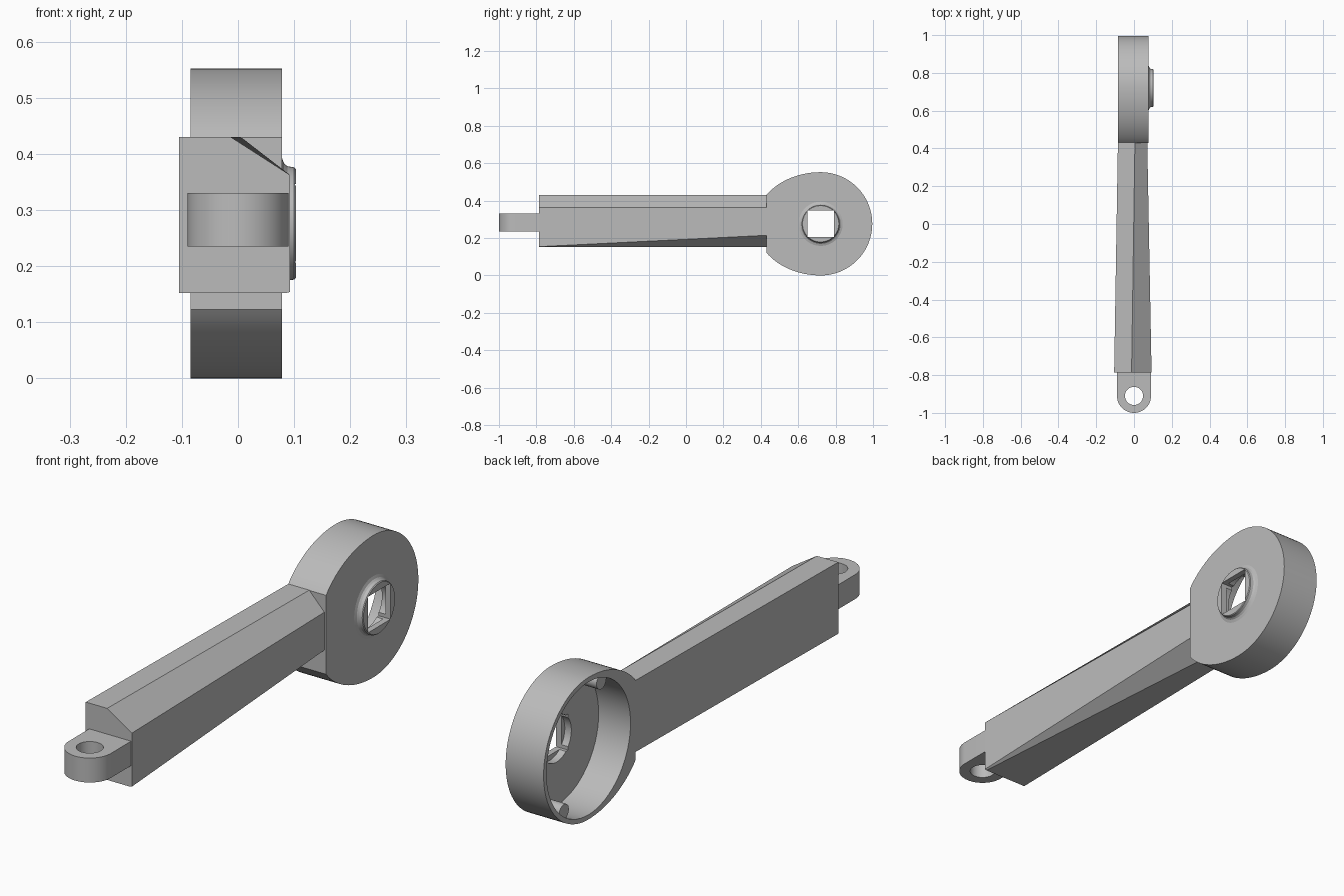
import bpy, bmesh, math
from mathutils import Matrix, Vector

cube = bpy.data.objects.get("Cube")
if cube:
    bpy.data.objects.remove(cube, do_unlink=True)

grey = bpy.data.materials.new("plain grey")
grey.use_nodes = True
colour = (0.5, 0.5, 0.5, 1)
grey.diffuse_color = colour
grey.node_tree.nodes["Principled BSDF"].inputs["Base Color"].default_value = colour

CY, CZ, R = 0.72, 0.276, 0.276     # head centre and radius


def loft(name, rings):
    """Closed solid through rings that have equal point counts."""
    bm = bmesh.new()
    loops = [[bm.verts.new(p) for p in ring] for ring in rings]
    n = len(loops[0])
    for a, b in zip(loops, loops[1:]):
        for i in range(n):
            j = (i + 1) % n
            bm.faces.new((a[i], a[j], b[j], b[i]))
    bm.faces.new(loops[0])
    bm.faces.new(loops[-1])
    bmesh.ops.recalc_face_normals(bm, faces=bm.faces)
    mesh = bpy.data.meshes.new(name)
    bm.to_mesh(mesh)
    bm.free()
    mesh.materials.append(grey)
    obj = bpy.data.objects.new(name, mesh)
    bpy.context.collection.objects.link(obj)
    return obj


def circle(x, r, y=CY, z=CZ, n=64):
    return [(x, y + r * math.cos(2 * math.pi * i / n), z + r * math.sin(2 * math.pi * i / n))
            for i in range(n)]


def turned(name, profile, **kw):
    """Round part along x from (x, radius) pairs."""
    return loft(name, [circle(x, r, **kw) for x, r in profile])


def cut(obj, cutter):
    mod = obj.modifiers.new("cut", "BOOLEAN")
    mod.operation = "DIFFERENCE"
    mod.solver = "EXACT"
    mod.object = cutter
    cutter.hide_render = True
    cutter.hide_set(True)


def smooth(obj):
    bpy.ops.object.select_all(action="DESELECT")
    obj.select_set(True)
    bpy.context.view_layer.objects.active = obj
    for mod in list(obj.modifiers):
        bpy.ops.object.modifier_apply(modifier=mod.name)
    bpy.ops.object.shade_smooth_by_angle(angle=math.radians(30))


# Head: round at the back, stretched towards the arm and cut flat there
outline = []
for i in range(96):
    a = 2 * math.pi * i / 96
    c = math.cos(a)
    outline.append((max(CY + c * (R if c > 0 else 0.35), 0.43), CZ + R * math.sin(a)))
head = loft("head_cup", [[(x, y, z) for y, z in outline] for x in (-0.085, 0.078)])

# Raised collar with a flared foot
collar = turned("collar", [(0.07, 0.118), (0.078, 0.118), (0.082, 0.107), (0.088, 0.102),
                           (0.1, 0.1), (0.103, 0.097)])

# Cup hollow, round pocket and square drive hole
hollow = turned("hollow_cutter", [(-0.2, 0.258), (0.052, 0.258)])
pocket = turned("pocket_cutter", [(0.0, 0.09), (0.08, 0.09)])
h = 0.07
square = loft("square_cutter", [[(x, CY + sy * h, CZ + sz * h) for sy, sz in
                                 ((-1, -1), (1, -1), (1, 1), (-1, 1))] for x in (0, 0.2)])
cut(head, hollow)
for part in (head, collar):
    cut(part, pocket)
    cut(part, square)
    smooth(part)

# Small lugs on opposite sides of the cup wall
for side, name in ((1, "upper_lug"), (-1, "lower_lug")):
    lug = turned(name, [(-0.06, 0.03), (0.06, 0.03)],
                 y=CY - side * 0.115, z=CZ + side * 0.21, n=24)
    smooth(lug)

# Arm: tapered bar, bevelled along the top and increasingly along the bottom
front = [(-0.105, 0.152), (0.085, 0.152), (0.093, 0.154), (0.093, 0.362), (-0.013, 0.43), (-0.105, 0.43)]
back = [(-0.085, 0.152), (-0.005, 0.152), (0.07, 0.215), (0.07, 0.362), (0.005, 0.43), (-0.085, 0.43)]
loft("arm", [[(x, y, z) for x, z in ring] for y, ring in ((-0.785, front), (0.44, back))])

# Tongue: flat rounded eye at the front of the arm
r, ey = 0.09, -0.91
tip = [(r, -0.77), (-r, -0.77)]
tip += [(-r * math.cos(math.pi * i / 32), ey - r * math.sin(math.pi * i / 32)) for i in range(33)]
tongue = loft("tongue", [[(x, y, z) for x, y in tip] for z in (0.235, 0.33)])
eye = loft("eye_cutter", [[(0.048 * math.cos(math.pi * i / 20), ey + 0.048 * math.sin(math.pi * i / 20), z)
                           for i in range(40)] for z in (0.1, 0.5)])
cut(tongue, eye)
smooth(tongue)

for helper in (hollow, pocket, square, eye):
    bpy.data.objects.remove(helper, do_unlink=True)
